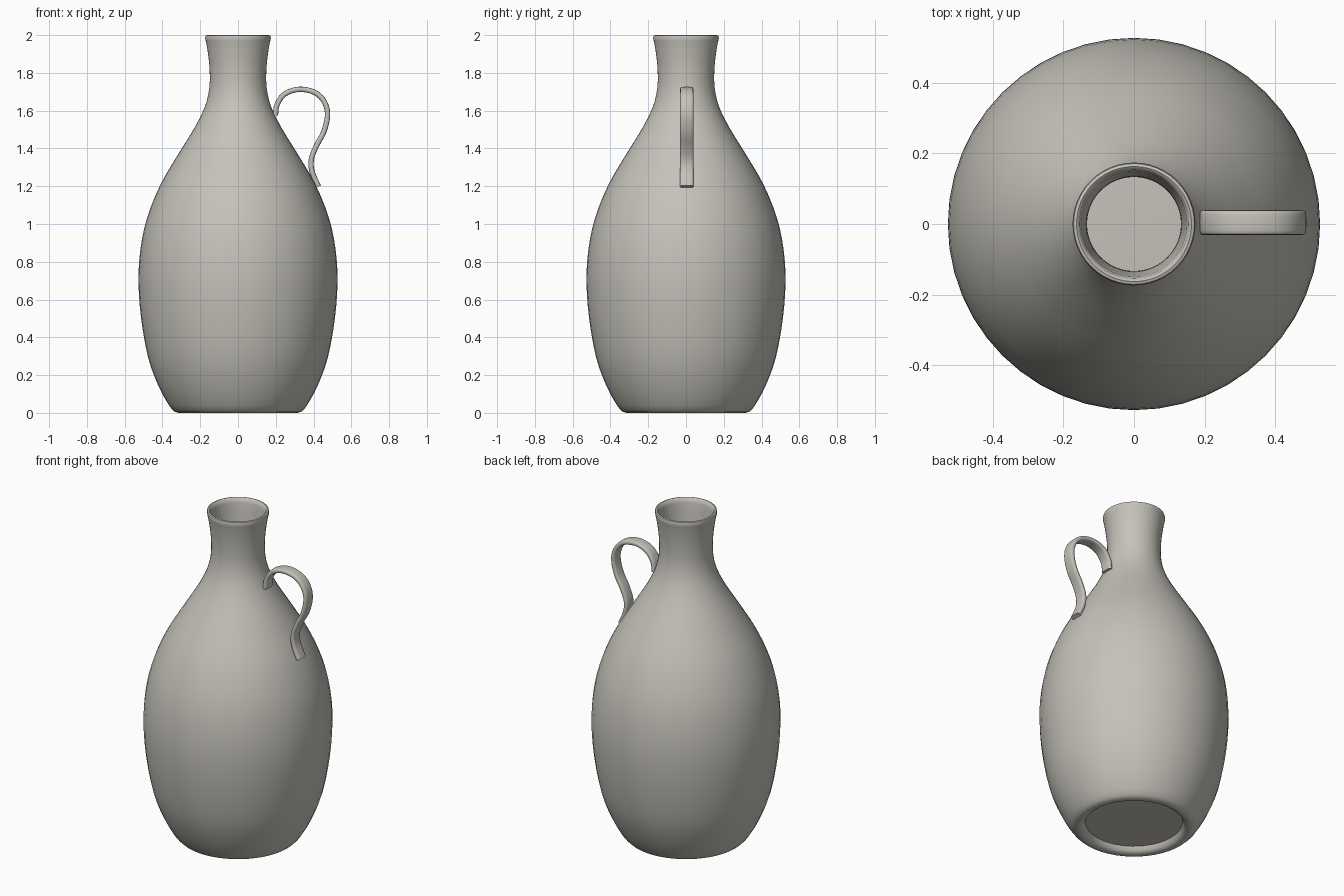
import bpy, bmesh, math
from mathutils import Vector

cube = bpy.data.objects.get("Cube")
if cube:
    bpy.data.objects.remove(cube, do_unlink=True)

clay = bpy.data.materials.new("warm grey clay")
clay.use_nodes = True
COLOUR = (0.56, 0.54, 0.49, 1)
clay.diffuse_color = COLOUR
clay.node_tree.nodes["Principled BSDF"].inputs["Base Color"].default_value = COLOUR


def smooth_path(points, steps):
    """Catmull-Rom curve through 2D points."""
    pts = [Vector(p) for p in points]
    pts = [2 * pts[0] - pts[1]] + pts + [2 * pts[-1] - pts[-2]]
    path = []
    for a, b, c, d in zip(pts, pts[1:], pts[2:], pts[3:]):
        for i in range(steps):
            t = i / steps
            path.append(0.5 * (2 * b + (c - a) * t + (2 * a - 5 * b + 4 * c - d) * t ** 2
                               + (3 * b - a - 3 * c + d) * t ** 3))
    return path + [pts[-2]]


def skin(name, rings, angle):
    """Join equal closed rings of points into a capped tube."""
    bm = bmesh.new()
    loops = [[bm.verts.new(p) for p in ring] for ring in rings]
    n = len(loops[0])
    for low, high in zip(loops, loops[1:]):
        for i in range(n):
            j = (i + 1) % n
            bm.faces.new((low[i], low[j], high[j], high[i]))
    bm.faces.new(loops[0])
    bm.faces.new(loops[-1])
    bmesh.ops.recalc_face_normals(bm, faces=bm.faces)
    mesh = bpy.data.meshes.new(name)
    bm.to_mesh(mesh)
    bm.free()
    mesh.materials.append(clay)
    obj = bpy.data.objects.new(name, mesh)
    bpy.context.collection.objects.link(obj)
    bpy.ops.object.select_all(action='DESELECT')
    obj.select_set(True)
    bpy.context.view_layer.objects.active = obj
    bpy.ops.object.shade_smooth_by_angle(angle=math.radians(angle))
    return obj


# Bottle: recessed foot, outer wall, rounded lip, then the inner wall and floor
foot = [(0.27, 0.035), (0.28, 0.012), (0.295, 0.002), (0.315, 0)]
outer = smooth_path([(0.335, 0.006), (0.365, 0.04), (0.42, 0.14), (0.475, 0.29), (0.513, 0.5),
                     (0.527, 0.7), (0.516, 0.87), (0.482, 1.03), (0.41, 1.21), (0.31, 1.38),
                     (0.23, 1.51), (0.176, 1.62), (0.152, 1.72), (0.151, 1.83), (0.163, 1.93),
                     (0.174, 1.985)], 3)
lip = [(0.171, 1.997), (0.163, 2.0), (0.155, 1.995)]
inner = smooth_path([(0.15, 1.97), (0.136, 1.83), (0.135, 1.72), (0.158, 1.61), (0.21, 1.5),
                     (0.29, 1.37), (0.39, 1.2), (0.46, 1.03), (0.505, 0.7), (0.455, 0.3),
                     (0.34, 0.07), (0.27, 0.055)], 3)
SIDES = 48
turns = [2 * math.pi * i / SIDES for i in range(SIDES)]
skin("bottle", [[(r * math.cos(a), r * math.sin(a), z) for a in turns]
                for r, z in foot + outer + lip + inner], 50)

# Handle: flat rounded strap swept along an S-shaped path
path = smooth_path([(0.198, 1.575), (0.208, 1.635), (0.25, 1.69), (0.325, 1.713), (0.405, 1.697),
                    (0.455, 1.65), (0.474, 1.58), (0.455, 1.49), (0.413, 1.41), (0.388, 1.34),
                    (0.393, 1.275), (0.426, 1.198)], 5)
HALF_WIDTH, HALF_THICK, SHIFT = 0.035, 0.014, 0.004
rings = []
for i, p in enumerate(path):
    along = (path[min(i + 1, len(path) - 1)] - path[max(i - 1, 0)]).normalized()
    side = Vector((-along.y, along.x))
    ring = []
    for k in range(16):
        a = 2 * math.pi * k / 16
        # Squared-off ellipse gives the strap its rounded edges
        u = math.copysign(abs(math.cos(a)) ** 0.5, math.cos(a)) * HALF_WIDTH
        v = math.copysign(abs(math.sin(a)) ** 0.5, math.sin(a)) * HALF_THICK
        q = p + side * v
        ring.append((q.x, u + SHIFT, q.y))
    rings.append(ring)
skin("handle", rings, 50)
